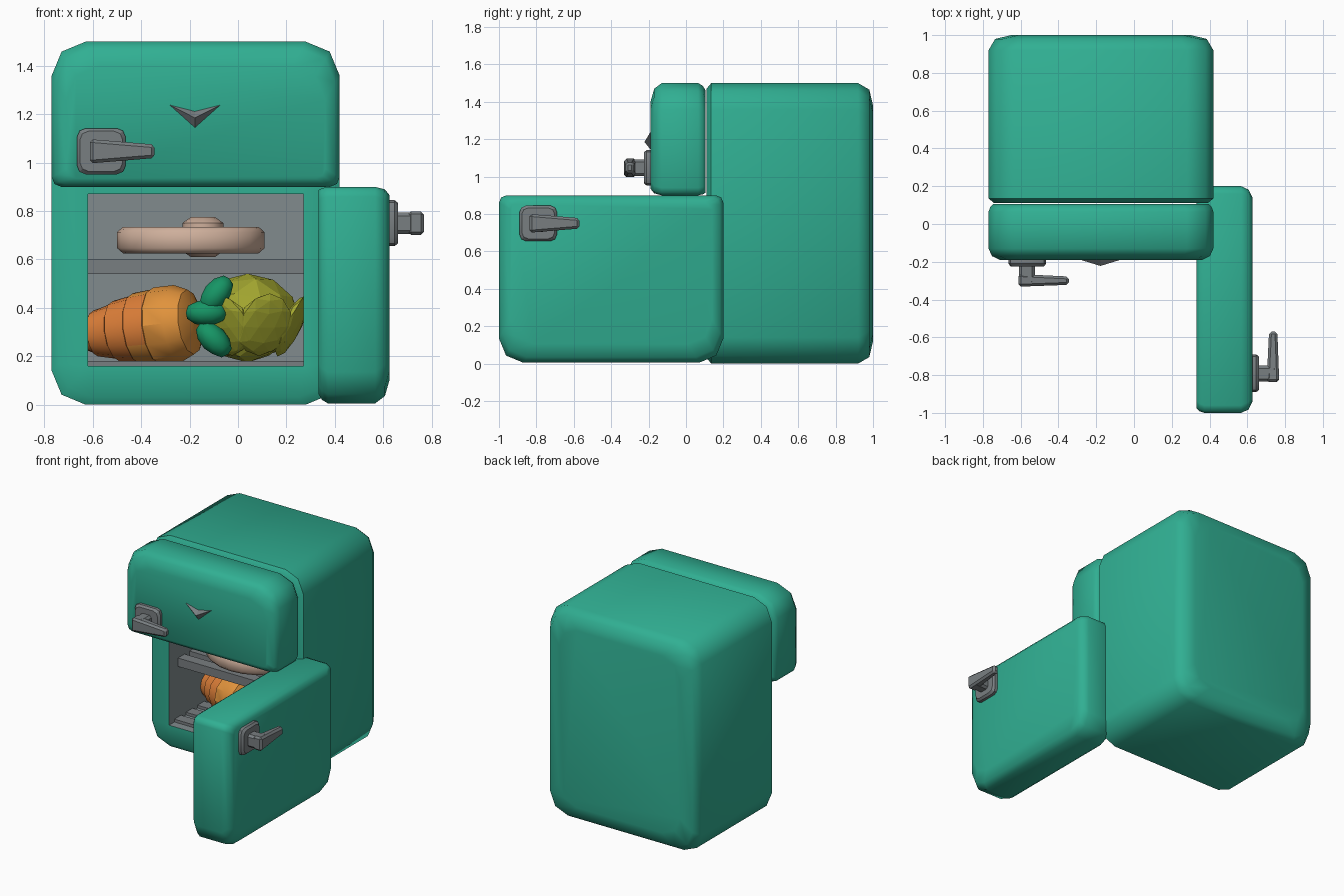
import bpy, bmesh, math, random
from mathutils import Vector, Matrix

if "Cube" in bpy.data.objects:
    bpy.data.objects.remove(bpy.data.objects["Cube"])

random.seed(4)


def mat(name, r, g, b):
    m = bpy.data.materials.new(name)
    m.diffuse_color = (r, g, b, 1)
    m.use_nodes = True
    m.node_tree.nodes["Principled BSDF"].inputs["Base Color"].default_value = m.diffuse_color
    return m


TEAL = mat("teal enamel", 0.03, 0.43, 0.29)
METAL = mat("grey metal", 0.19, 0.21, 0.22)
LINER = mat("grey liner", 0.22, 0.26, 0.27)
ORANGE = mat("orange", 0.72, 0.21, 0.04)
AMBER = mat("light orange", 0.75, 0.29, 0.045)
LEAF = mat("leaf green", 0.008, 0.30, 0.13)
LIME = mat("yellow green", 0.38, 0.40, 0.03)
BEIGE = mat("pale beige", 0.62, 0.43, 0.33)


def finish(name, bm, *mats, angle=50):
    bmesh.ops.remove_doubles(bm, verts=bm.verts, dist=1e-5)
    bmesh.ops.recalc_face_normals(bm, faces=bm.faces)
    me = bpy.data.meshes.new(name)
    bm.to_mesh(me)
    bm.free()
    ob = bpy.data.objects.new(name, me)
    bpy.context.collection.objects.link(ob)
    for m in mats:
        me.materials.append(m)
    if angle:
        bpy.ops.object.select_all(action='DESELECT')
        ob.select_set(True)
        bpy.context.view_layer.objects.active = ob
        bpy.ops.object.shade_smooth_by_angle(angle=math.radians(angle))
    return ob


def loft(rings):
    bm = bmesh.new()
    vs = [[bm.verts.new(p) for p in r] for r in rings]
    n = len(vs[0])
    for a, b in zip(vs, vs[1:]):
        for i in range(n):
            bm.faces.new((a[i], a[(i + 1) % n], b[(i + 1) % n], b[i]))
    bm.faces.new(vs[0])
    bm.faces.new(vs[-1])
    return bm


def rounded(u0, u1, w0, w1, rb, rt):
    """Rounded rectangle with separate bottom and top corner radii."""
    pts = []
    for cu, cw, r, start in ((u1 - rb, w0 + rb, rb, -90), (u1 - rt, w1 - rt, rt, 0),
                             (u0 + rt, w1 - rt, rt, 90), (u0 + rb, w0 + rb, rb, 180)):
        for k in range(3):
            a = math.radians(start + 45 * k)
            pts.append((cu + r * math.cos(a), cw + r * math.sin(a)))
    return pts


def box(x0, x1, y0, y1, z0, z1):
    return loft([[(x, y0, z0), (x, y1, z0), (x, y1, z1), (x, y0, z1)] for x in (x0, x1)])


# Cabinet with its cavity, lofted from back to front and then inwards
rings = []
for y, i in ((1.0, .12), (.98, .035), (.92, 0), (.135, 0), (.11, .03)):
    rings.append([(u, y, w) for u, w in rounded(-.77 + i, .42 - i, i, 1.5 - i, .14, .14)])
for y in (.11, .86):
    rings.append([(u, y, w) for u, w in rounded(-.62, .27, .16, .87, 0, 0)])
cabinet = finish("cabinet", loft(rings), TEAL, LINER)
for p in cabinet.data.polygons:
    c = p.center
    if -.63 < c.x < .28 and .15 < c.z < .88 and .12 < c.y < .95:
        p.material_index = 1

# Freezer door: large top corners, tight bottom corners
DOOR = ((0, .4), (.015, .15), (.04, 0), (.235, 0), (.275, .3), (.295, 1))
rings = []
for d, k in DOOR:
    rings.append([(u, .105 - d, w) for u, w in
                  rounded(-.77 + .06 * k, .42 - .06 * k, .9 + .035 * k, 1.5 - .1 * k, .04, .14)])
finish("freezer_door", loft(rings), TEAL)

# Open lower door: large bottom corners, tight top corners
rings = []
for d, k in DOOR:
    rings.append([(.332 + d, u, w) for u, w in
                  rounded(-1 + .06 * k, .2 - .06 * k, .005 + .1 * k, .9 - .035 * k, .13, .04)])
finish("lower_door", loft(rings), TEAL)


# Handles: plate, stem and tapered lever
def handle(name, pos, turn):
    place = Matrix.Translation(pos) @ Matrix.Rotation(turn, 4, 'Z')

    def part(label, bm, bevel):
        bmesh.ops.recalc_face_normals(bm, faces=bm.faces)
        bmesh.ops.bevel(bm, geom=bm.edges[:], offset=bevel, segments=1, affect='EDGES')
        bm.transform(place)
        finish(name + label, bm, METAL, angle=30)

    plate = [[(u, y, w) for u, w in rounded(-.1 + i, .1 - i, -.095 + i, .095 - i, .035, .035)]
             for y, i in ((.03, 0), (-.02, 0), (-.035, .012))]
    bm = loft(plate)
    bm.transform(place)
    finish(name + "_plate", bm, METAL, angle=30)
    part("_stem", box(-.045, .04, -.13, -.02, -.045, .045), .015)
    lever = [[(u, -a, -h), (u, -b, -h), (u, -b, h), (u, -a, h)]
             for u, a, b, h in ((-.047, .075, .142, .05), (.22, .088, .132, .028))]
    part("_lever", loft(lever), .013)


handle("freezer_handle", (-.565, -.19, 1.047), 0)
handle("door_handle", (.627, -.79, .75), math.pi / 2)

# Ridged V-shaped trim on the freezer door
bm = bmesh.new()
rim = [bm.verts.new((x, -.186, z)) for x, z in ((-.295, 1.245), (-.178, 1.14), (-.06, 1.245), (-.178, 1.215))]
ridge = bm.verts.new((-.178, -.222, 1.185))
for i in range(4):
    bm.faces.new((rim[i], rim[(i + 1) % 4], ridge))
for t in ((0, 1, 3), (1, 2, 3)):
    bm.faces.new([rim[i] for i in t])
finish("freezer_trim", bm, METAL, angle=0)

# Slatted shelf and floor rack
for k in range(5):
    y = .21 + .13 * k
    finish(f"shelf_slat_{k}", box(-.62, .27, y, y + .075, .54, .60), METAL, angle=0)
    finish(f"floor_slat_{k}", box(-.62, .27, y - .04, y + .035, .15, .18), METAL, angle=0)


# Stacked circles along an axis
def stack(a, b, prof, n=12):
    a, b = Vector(a), Vector(b)
    q = (b - a).to_track_quat('Z', 'Y')
    return loft([[a.lerp(b, t) + q @ Vector((r * math.cos(2 * math.pi * i / n),
                                             r * math.sin(2 * math.pi * i / n), 0))
                  for i in range(n)] for t, r in prof])


# Carrot with stepped rings
PROF = [(0, .02), (.1, .055), (.2, .085), (.21, .095), (.36, .115), (.37, .125), (.52, .138),
        (.53, .147), (.68, .153), (.69, .16), (.85, .16), (.95, .135), (1.0, .07)]
carrot = finish("carrot", stack((-.7, .6, .28), (-.17, .38, .345), PROF), ORANGE, AMBER, angle=30)
for p in carrot.data.polygons:
    p.material_index = int(p.center.x > -.42)


def blob(name, pos, scale, rot, m, sub=2, jitter=0.0, angle=0):
    bm = bmesh.new()
    bmesh.ops.create_icosphere(bm, subdivisions=sub, radius=1)
    for v in bm.verts:
        v.co *= 1 + random.uniform(-jitter, jitter)
    bm.transform(Matrix.Translation(pos) @ Matrix.Rotation(rot[1], 4, 'Z')
                 @ Matrix.Rotation(rot[0], 4, 'Y') @ Matrix.Diagonal((*scale, 1)))
    finish(name, bm, m, angle=angle)


# Carrot leaves
for k, (x, z, r) in enumerate(((-.09, .455, -.9), (-.13, .38, 0), (-.1, .27, .8))):
    blob(f"carrot_leaf_{k}", (x, .27, z), (.09, .06, .055), (r, 0), LEAF, angle=40)

# Cabbage head with outer leaves
blob("cabbage", (.04, .47, .36), (.2, .2, .18), (0, 0), LIME, jitter=.05)
for k, a in enumerate((-.25, -1.2, -2.1, 1.0, 2.2)):
    c = Vector((math.cos(a), math.sin(a), 0)) * .19
    blob(f"cabbage_leaf_{k}", Vector((.04, .47, .33)) + c, (.03, .12, .14), (.45, a), LIME, jitter=.04)

# Slice of meat with a round bone, resting on the shelf
bm = stack((0, 0, .625), (0, 0, .735), [(0, .28), (.2, .305), (.8, .305), (1, .28)], 20)
bm.transform(Matrix.Translation((-.195, .42, 0)) @ Matrix.Diagonal((1, .8, 1, 1)))
finish("meat_slice", bm, BEIGE)
bm = stack((-.145, .42, .61), (-.145, .42, .775), [(0, .05), (.15, .085), (.85, .085), (1, .05)], 12)
finish("meat_bone", bm, BEIGE)
